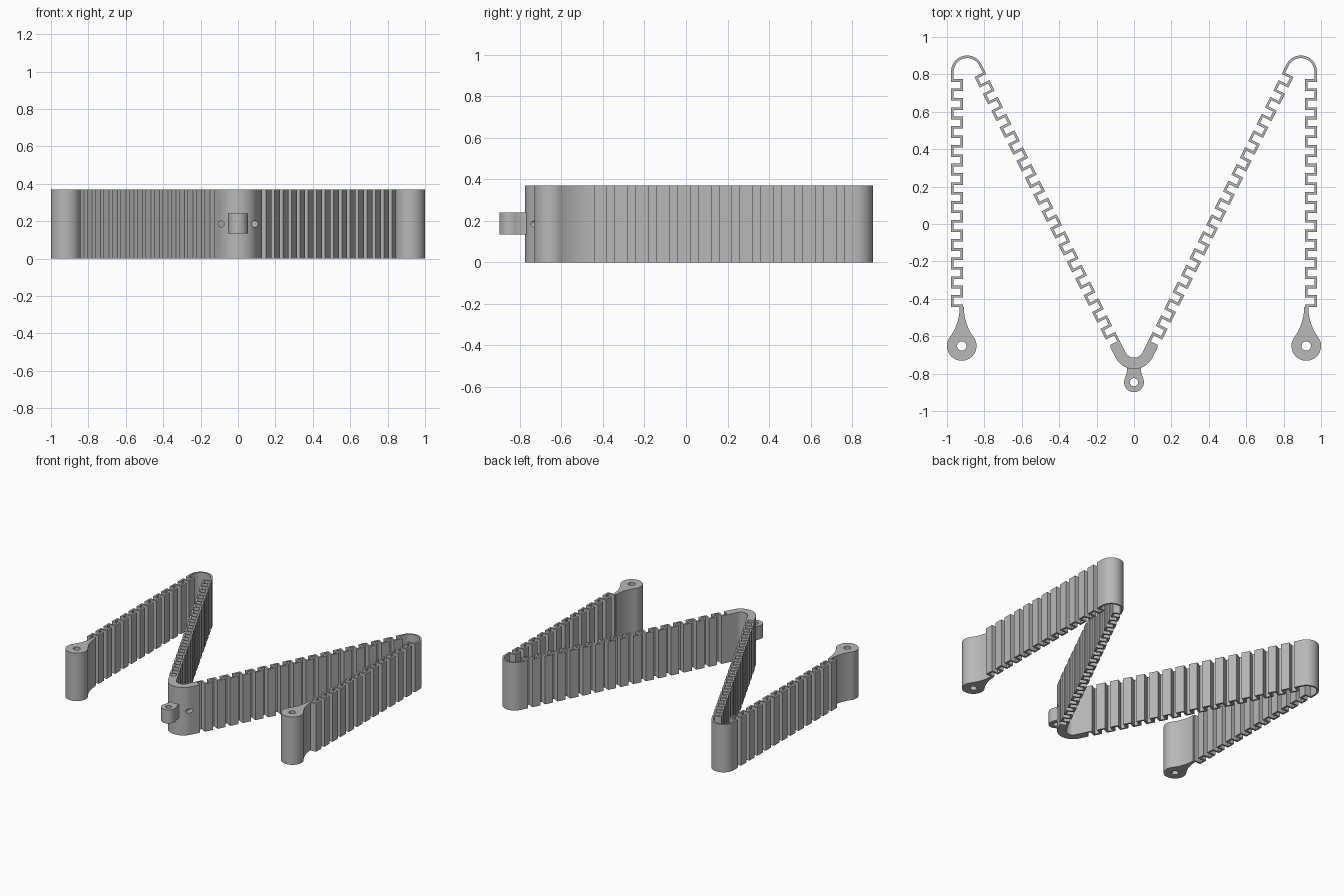
import bpy, bmesh
from math import atan2, cos, hypot, pi, radians, sin
from mathutils import Vector

if "Cube" in bpy.data.objects:
    bpy.data.objects.remove(bpy.data.objects["Cube"], do_unlink=True)

HEIGHT = 0.37
THICK = 0.014       # strap wall
DEPTH = 0.05        # tooth depth between centre lines
PITCH = 0.0502      # half a tooth period
LEAN = atan2(1, 2)  # tilt of the long straps

grey = bpy.data.materials.new("plain_grey")
grey.use_nodes = True
grey.diffuse_color = (0.48, 0.48, 0.48, 1)
grey.node_tree.nodes["Principled BSDF"].inputs["Base Color"].default_value = grey.diffuse_color


def arc(center, r, a0, a1, n=16):
    return [Vector((center[0] + r * cos(a0 + (a1 - a0) * i / n),
                    center[1] + r * sin(a0 + (a1 - a0) * i / n))) for i in range(n + 1)]


def plate(name, loops, z0=0.0, z1=HEIGHT, side=1):
    """Extrude flat outlines (outer loop, then holes) between two heights."""
    bm = bmesh.new()
    caps = ([], [])
    for loop in loops:
        rings = [[bm.verts.new((p.x * side, p.y, z)) for p in loop] for z in (z0, z1)]
        for i in range(len(loop)):
            j = (i + 1) % len(loop)
            bm.faces.new((rings[0][i], rings[0][j], rings[1][j], rings[1][i]))
            for ring, cap in zip(rings, caps):
                cap.append(bm.edges.get((ring[i], ring[j])))
    for cap in caps:
        bmesh.ops.triangle_fill(bm, edges=cap, use_beauty=True)
    bmesh.ops.recalc_face_normals(bm, faces=bm.faces)
    mesh = bpy.data.meshes.new(name)
    bm.to_mesh(mesh)
    bm.free()
    mesh.materials.append(grey)
    obj = bpy.data.objects.new(name, mesh)
    bpy.context.collection.objects.link(obj)
    return obj


def ribbon(path):
    """Give a centre line an even wall thickness with mitred corners."""
    left, right = [], []
    for i, p in enumerate(path):
        a = (p - path[max(i - 1, 0)]).normalized()
        b = (path[min(i + 1, len(path) - 1)] - p).normalized()
        a, b = (a if a.length else b), (b if b.length else a)
        na, nb = Vector((-a.y, a.x)), Vector((-b.y, b.x))
        off = (na + nb) * (THICK / 2 / (1 + na.dot(nb)))
        left.append(p + off)
        right.append(p - off)
    return left + right[::-1]


def zigzag(start, along, across, steps):
    """Square wave that starts and ends by crossing to the far side."""
    pts = []
    for k in range(steps + 1):
        p = start + along * (PITCH * k)
        pair = [p, p + across * DEPTH]
        pts += pair if k % 2 == 0 else pair[::-1]
    return pts


def eyelet(center, r, neck, length, hole):
    """Ring outline that flows into a narrow neck through concave fillets."""
    fillet = (neck**2 + length**2 - r**2) / (2 * (r - neck))
    a = atan2(length, neck + fillet)
    half = arc((neck + fillet, length), fillet, pi, pi + a, 12)
    half += arc((0, 0), r, a, -pi / 2, 20)[1:]
    outline = half + [Vector((-p.x, p.y)) for p in half[-2::-1]]
    c = Vector(center)
    return [[p + c for p in outline], arc(center, hole, 0, 2 * pi, 24)[:-1]]


# Pleated straps: short strap, rounded bend and long strap in one wall
down = Vector((-sin(LEAN), -cos(LEAN)))
normal = Vector((cos(LEAN), -sin(LEAN)))
bend = Vector((0.892, 0.815))
bend_r = 0.079
short = zigzag(Vector((bend.x + bend_r, 0.7675)), Vector((0, -1)), Vector((-1, 0)), 24)
turn = arc(bend, bend_r, 0, pi - LEAN, 24)
long = zigzag(turn[-1] + down * 0.05, down, normal, 32)
tail = [Vector((short[-1].x, -0.46))]
strap = ribbon(tail + short[::-1] + turn + long)

parts = []
for side, label in ((1, "left"), (-1, "right")):
    parts.append(plate(label + "_pleated_strap", [strap], side=side))
    parts.append(plate(label + "_end_eyelet",
                       eyelet((0.921, -0.652), 0.079, 0.011, 0.208, 0.025), side=side))

# Thick curved bracket joining the long straps
hub = Vector((0, -0.665))


def bracket_edge(r):
    arm = hub + normal * r - down * 0.066
    return [arm] + arc(hub, r, -LEAN, LEAN - pi, 28) + [Vector((-arm.x, arm.y))]


bracket = plate("center_bracket", [bracket_edge(0.11) + bracket_edge(0.05)[::-1]])
parts.append(bracket)

# Small round holes through the bracket, front to back
for x in (-0.09, 0.09):
    bpy.ops.mesh.primitive_cylinder_add(vertices=20, radius=0.016, depth=0.3,
                                        location=(x, -0.68, HEIGHT / 2), rotation=(radians(90), 0, 0))
    cutter = bpy.context.object
    cutter.name = "hole_cutter"
    cutter.hide_render = True
    cutter.data.materials.append(grey)
    mod = bracket.modifiers.new("hole", "BOOLEAN")
    mod.operation = "DIFFERENCE"
    mod.solver = "EXACT"
    mod.object = cutter
    bpy.context.view_layer.objects.active = bracket
    bpy.ops.object.modifier_apply(modifier=mod.name)
    bpy.data.objects.remove(cutter, do_unlink=True)

# Small front lug
parts.append(plate("front_lug", eyelet((0, -0.846), 0.053, 0.036, 0.081, 0.022), 0.135, 0.24))

# Smooth the curves, keep the corners crisp
bpy.ops.object.select_all(action="DESELECT")
for obj in parts:
    obj.select_set(True)
bpy.context.view_layer.objects.active = parts[0]
bpy.ops.object.shade_smooth_by_angle(angle=radians(30))
